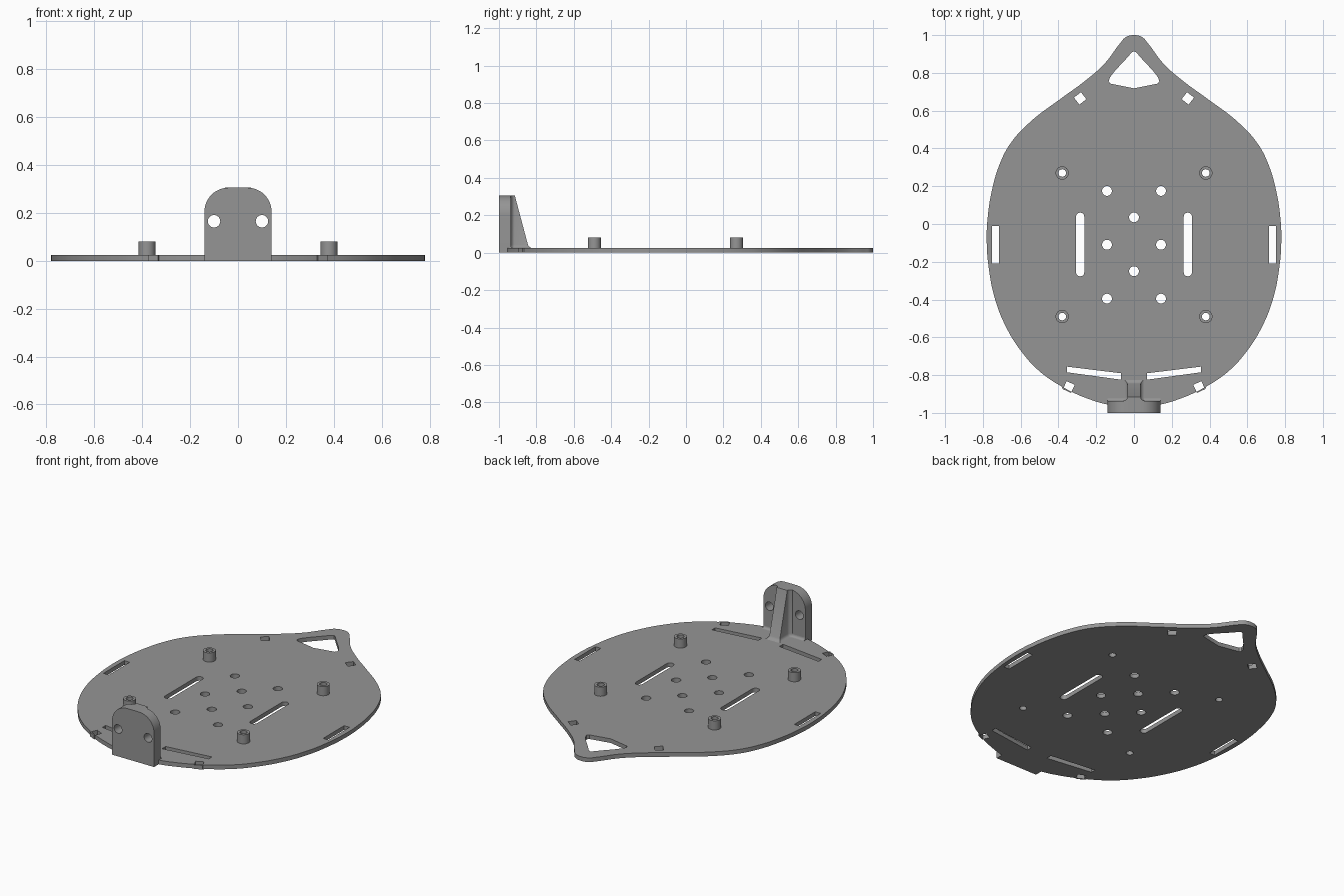
import bpy, bmesh, math
from mathutils import Matrix, Vector

if "Cube" in bpy.data.objects:
    bpy.data.objects.remove(bpy.data.objects["Cube"])

grey = bpy.data.materials.new("grey plastic")
grey.diffuse_color = (0.30, 0.30, 0.30, 1)
grey.use_nodes = True
grey.node_tree.nodes["Principled BSDF"].inputs["Base Color"].default_value = grey.diffuse_color


def finish(name, mesh):
    """Weld, fix normals, colour and smooth a mesh, then place it in the scene."""
    bm = bmesh.new()
    bm.from_mesh(mesh)
    bmesh.ops.remove_doubles(bm, verts=bm.verts, dist=1e-5)
    bmesh.ops.recalc_face_normals(bm, faces=bm.faces)
    bm.to_mesh(mesh)
    bm.free()
    mesh.materials.clear()
    mesh.materials.append(grey)
    ob = bpy.data.objects.new(name, mesh)
    bpy.context.collection.objects.link(ob)
    bpy.ops.object.select_all(action='DESELECT')
    ob.select_set(True)
    bpy.context.view_layer.objects.active = ob
    bpy.ops.object.shade_smooth_by_angle(angle=math.radians(30))
    return ob


def prism(name, loops, low, high, matrix=Matrix(), smooth_first=False):
    """Extrude an outline (first loop) with holes (other loops) from low to high."""
    cu = bpy.data.curves.new(name, 'CURVE')
    cu.dimensions, cu.fill_mode = '2D', 'BOTH'
    cu.extrude = (high - low) / 2
    for i, pts in enumerate(loops):
        if i == 0 and smooth_first:
            sp = cu.splines.new('BEZIER')
            sp.bezier_points.add(len(pts) - 1)
            for bp, (x, y) in zip(sp.bezier_points, pts):
                bp.co = (x, y, 0)
                bp.handle_left_type = bp.handle_right_type = 'AUTO'
            sp.resolution_u = 8
        else:
            sp = cu.splines.new('POLY')
            sp.points.add(len(pts) - 1)
            for p, (x, y) in zip(sp.points, pts):
                p.co = (x, y, 0, 1)
        sp.use_cyclic_u = True
    tmp = bpy.data.objects.new(name + "_curve", cu)
    bpy.context.collection.objects.link(tmp)
    dg = bpy.context.evaluated_depsgraph_get()
    mesh = bpy.data.meshes.new_from_object(tmp.evaluated_get(dg))
    bpy.data.objects.remove(tmp)
    mesh.transform(matrix @ Matrix.Translation((0, 0, (low + high) / 2)))
    return finish(name, mesh)


def arc(cx, cy, r, a0, a1, n):
    return [(cx + r * math.cos(math.radians(a0 + (a1 - a0) * i / n)),
             cy + r * math.sin(math.radians(a0 + (a1 - a0) * i / n))) for i in range(n + 1)]


def circle(cx, cy, r, n=32):
    return arc(cx, cy, r, 0, 360, n)[:-1]


def rect(cx, cy, w, h, deg=0):
    c, s = math.cos(math.radians(deg)), math.sin(math.radians(deg))
    return [(cx + u * w / 2 * c - v * h / 2 * s, cy + u * w / 2 * s + v * h / 2 * c)
            for u, v in ((-1, -1), (1, -1), (1, 1), (-1, 1))]


def mirrored(pts):
    """Close a right-hand half outline whose ends lie on the centre line."""
    return pts + [(-x, y) for x, y in pts[-2:0:-1]]


def both(loop):
    return [loop, [(-x, y) for x, y in loop]]


T = 0.025  # base plate thickness
mounts = [(sx * 0.38, y) for sx in (-1, 1) for y in (0.27, -0.49)]

# Base plate outline, then all its openings
half = [(0, 1.0), (0.045, 0.988), (0.075, 0.955), (0.155, 0.85), (0.26, 0.757), (0.39, 0.662),
        (0.55, 0.54), (0.655, 0.425), (0.71, 0.32), (0.753, 0.175), (0.775, 0.03), (0.78, -0.08),
        (0.768, -0.24), (0.735, -0.40), (0.68, -0.54), (0.60, -0.67), (0.50, -0.78),
        (0.365, -0.87), (0.23, -0.93), (0.13, -0.957), (0, -0.965)]
loops = [mirrored(half)]
loops.append(mirrored([(0, 0.915), (0.012, 0.908), (0.05, 0.865), (0.10, 0.812), (0.128, 0.775),
                       (0.134, 0.755), (0.125, 0.743), (0, 0.718)]))
loops += both(rect(0.285, 0.665, 0.047, 0.047, -38))
loops += both(rect(0.345, -0.863, 0.047, 0.047, 25))
loops += both(rect(0.733, -0.11, 0.036, 0.20))
loops += both(arc(0.285, 0.038, 0.022, 0, 180, 12) + arc(0.285, -0.255, 0.022, 180, 360, 12))
loops += both([(0.07, -0.79), (0.355, -0.755), (0.355, -0.785), (0.07, -0.824)])
for y in (0.175, -0.11, -0.395):
    loops += both(circle(0.143, y, 0.026))
loops += [circle(0, y, 0.026) for y in (0.035, -0.25)]
loops += [circle(x, y, 0.02) for x, y in mounts]
prism("base_plate", loops, 0, T, smooth_first=True)

# Hollow standoffs
for i, (x, y) in enumerate(mounts):
    prism(f"standoff_{i + 1}", [circle(x, y, 0.035), circle(x, y, 0.02)], T, 0.08)

# Upright bracket with rounded top corners and two bolt holes
upright = Matrix.Rotation(math.radians(90), 4, 'X')
outline = [(-0.14, 0), (0.14, 0)] + arc(0.04, 0.205, 0.1, 0, 90, 12) + arc(-0.04, 0.205, 0.1, 90, 180, 12)
prism("bracket", [outline] + both(circle(0.1, 0.165, 0.026)), 0.937, 1.0, upright)

# Small fillet along the foot of the bracket
side = Matrix(((0, 0, 1, 0), (1, 0, 0, 0), (0, 1, 0, 0), (0, 0, 0, 1)))
fillet = [(-0.94, T - 0.005), (-0.922, T - 0.005)] + arc(-0.922, T + 0.015, 0.015, 270, 180, 6) + [(-0.94, T + 0.015)]
prism("bracket_fillet", [fillet], -0.14, 0.14, side)

# Sloping rib behind the bracket, flared where it meets bracket and plate
bm = bmesh.new()
rings = []
for z, tip, flare in ((0.015, -0.84, 0.015), (T, -0.84, 0.015), (0.029, -0.841, 0.007),
                      (0.034, -0.843, 0.003), (0.042, -0.845, 0), (0.305, -0.915, 0)):
    w = 0.035 + flare
    right = [(w + 0.02, -0.94), (w + 0.018, -0.936), (w + 0.007, -0.93), (w + 0.002, -0.924),
             (w, -0.917), (w, tip + flare)]
    section = right + [(-x, y) for x, y in reversed(right)]
    rings.append([bm.verts.new((x, y, z)) for x, y in section])
for a, b in zip(rings, rings[1:]):
    for i in range(len(a)):
        j = (i + 1) % len(a)
        bm.faces.new((a[i], a[j], b[j], b[i]))
bm.faces.new(rings[0])
bm.faces.new(rings[-1])
rib = bpy.data.meshes.new("rib")
bm.to_mesh(rib)
bm.free()
finish("rib", rib)
